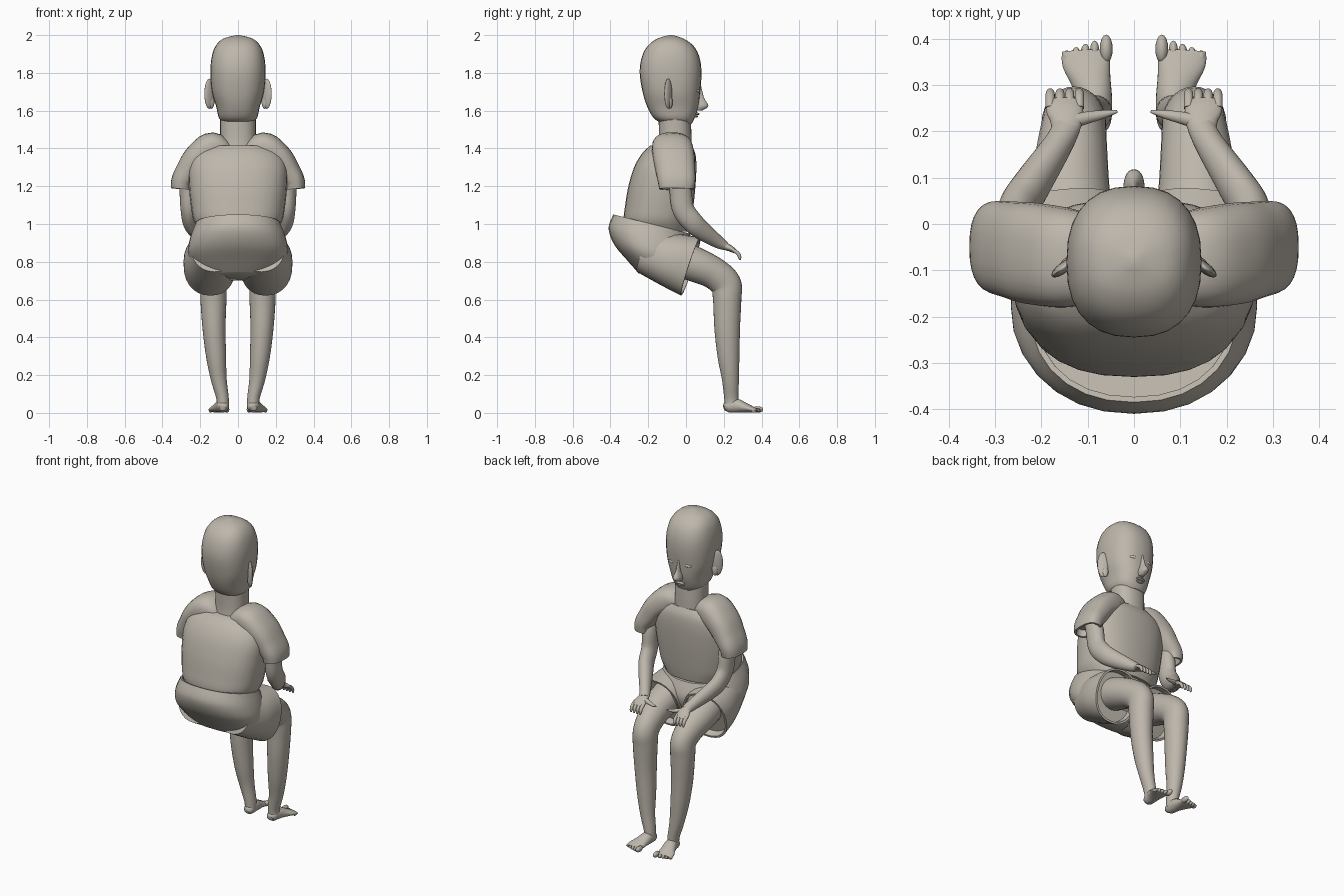
import bpy, bmesh, math
from mathutils import Vector

if "Cube" in bpy.data.objects:
    bpy.data.objects.remove(bpy.data.objects["Cube"], do_unlink=True)


def material(name, color):
    m = bpy.data.materials.new(name)
    m.use_nodes = True
    m.diffuse_color = color
    m.node_tree.nodes["Principled BSDF"].inputs["Base Color"].default_value = color
    return m


CLAY = material("warm grey clay", (0.51, 0.47, 0.41, 1))
PALE = material("pale eye", (0.72, 0.70, 0.66, 1))
SIDES = 28


def finish(name, bm, mat=CLAY):
    bmesh.ops.recalc_face_normals(bm, faces=bm.faces)
    mesh = bpy.data.meshes.new(name)
    bm.to_mesh(mesh)
    bm.free()
    mesh.materials.append(mat)
    obj = bpy.data.objects.new(name, mesh)
    bpy.context.collection.objects.link(obj)
    bpy.ops.object.select_all(action="DESELECT")
    obj.select_set(True)
    bpy.context.view_layer.objects.active = obj
    bpy.ops.object.shade_smooth_by_angle(angle=math.radians(45))
    return obj


def smooth(rows, steps=5):
    """Pass a soft curve through every row of numbers."""
    out = []
    for i in range(len(rows) - 1):
        a, b, c, d = (rows[max(0, min(len(rows) - 1, i + k))] for k in (-1, 0, 1, 2))
        for j in range(steps):
            t = j / steps
            out.append([q + t / 2 * (r - p + t * (2*p - 5*q + 4*r - s + t * (3*(q - r) + s - p)))
                        for p, q, r, s in zip(a, b, c, d)])
    return out + [list(rows[-1])]


def skin(name, rings, side=1, hollow=()):
    """Bridge the rings, cap both ends and sink the caps that are openings."""
    bm = bmesh.new()
    loops = [[bm.verts.new((p[0] * side, p[1], p[2])) for p in ring] for ring in rings]
    for a, b in zip(loops, loops[1:]):
        for k in range(SIDES):
            n = (k + 1) % SIDES
            bm.faces.new((a[k], a[n], b[n], b[k]))
    caps = [bm.faces.new(loops[0]), bm.faces.new(loops[-1])]
    bmesh.ops.recalc_face_normals(bm, faces=bm.faces)
    for k in hollow:
        bmesh.ops.inset_individual(bm, faces=[caps[k]], thickness=0.012, depth=0)
        bmesh.ops.inset_individual(bm, faces=[caps[k]], thickness=0.006, depth=-0.04)
    return finish(name, bm)


def oval(power):
    for k in range(SIDES):
        a = math.tau * k / SIDES
        yield [math.copysign(abs(v) ** (2 / power), v) for v in (math.cos(a), math.sin(a))]


def body(name, rows, power=2.3, slope=0, hollow=()):
    """Level or sloping rings given as height, back, front, half width."""
    rings = []
    for z, back, front, rx in smooth(rows):
        mid, ry = (back + front) / 2, (front - back) / 2
        rings.append([(c * rx, mid + s * ry, z - slope * s * ry) for c, s in oval(power)])
    return skin(name, rings, hollow=hollow)


def limb(name, rows, side, hint=(1, 0, 0), power=2, hollow=()):
    """Rings square to a path given as x, y, z, width radius, depth radius."""
    rows = smooth(rows)
    pts = [Vector(r[:3]) for r in rows]
    rings = []
    for i, r in enumerate(rows):
        t = (pts[min(i + 1, len(pts) - 1)] - pts[max(i - 1, 0)]).normalized()
        u = Vector(hint)
        u = (u - t * u.dot(t)).normalized()
        v = t.cross(u)
        rings.append([pts[i] + u * (c * r[3]) + v * (s * r[4]) for c, s in oval(power)])
    return skin(name, rings, side, hollow)


def blob(name, center, radii, side=1, turn=0, mat=CLAY):
    bm = bmesh.new()
    bmesh.ops.create_uvsphere(bm, u_segments=16, v_segments=10, radius=1)
    ca, sa = math.cos(turn), math.sin(turn)
    for v in bm.verts:
        x, y, z = (a * b for a, b in zip(v.co, radii))
        v.co = ((center[0] + x * ca - y * sa) * side, center[1] + x * sa + y * ca, center[2] + z)
    return finish(name, bm, mat)


# Head, face and neck
body("head", [(1.53, -.12, .03, .07), (1.56, -.17, .045, .10), (1.62, -.205, .065, .115),
              (1.70, -.23, .075, .138), (1.80, -.245, .082, .146), (1.88, -.235, .072, .14),
              (1.94, -.205, .042, .12), (1.98, -.155, -.01, .08), (2.0, -.09, -.07, .01)], 2.4)
body("neck", [(1.34, -.16, .03, .10), (1.44, -.145, .03, .095), (1.57, -.145, .025, .095)])
body("nose", [(1.74, .03, .078, .008), (1.67, .03, .095, .013),
              (1.625, .03, .118, .023), (1.6, .03, .085, .014)])
blob("upper_lip", (0, .056, 1.583), (.03, .016, .007))
blob("lower_lip", (0, .05, 1.57), (.025, .015, .007))

# Shirt trunk
body("shirt", [(.96, -.31, .02, .20), (1.02, -.33, .03, .235), (1.1, -.322, .04, .25),
               (1.2, -.305, .05, .26), (1.3, -.275, .055, .26), (1.37, -.235, .05, .23),
               (1.415, -.19, .03, .16)], 2.4)

# Shorts seat with an open sloping waist
body("shorts_seat", [(.72, -.25, -.1, .16), (.77, -.31, -.02, .23), (.84, -.38, .03, .265),
                     (.92, -.41, .05, .255), (1.0, -.385, .02, .225)],
     2.2, slope=.25, hollow=(1,))

for label, s in (("left", 1), ("right", -1)):
    blob(label + "_eye", (.055, .061, 1.705), (.024, .011, .009), s, -.2, PALE)
    blob(label + "_ear", (.152, -.094, 1.69), (.032, .012, .08), s, -.65)
    blob(label + "_ear_lobe", (.142, -.085, 1.645), (.018, .013, .035), s, -.5)

    # Rounded shoulder and short sleeve
    limb(label + "_sleeve", [(.05, -.08, 1.36, .08, .05), (.13, -.075, 1.405, .105, .08),
                             (.21, -.065, 1.355, .11, .075), (.265, -.055, 1.28, .104, .066),
                             (.295, -.05, 1.23, .10, .058), (.302, -.05, 1.185, .092, .054)],
         s, (0, 1, 0), 2.5, hollow=(1,))

    # Arm, palm, fingers and thumb
    limb(label + "_arm", [(.27, -.05, 1.28, .045, .05), (.265, -.03, 1.18, .045, .058),
                          (.262, -.015, 1.08, .042, .058), (.25, .035, 1.01, .042, .056),
                          (.22, .085, .965, .04, .05), (.165, .17, .905, .032, .034),
                          (.145, .21, .882, .03, .022)], s)
    limb(label + "_palm", [(.15, .195, .888, .028, .022), (.146, .225, .875, .036, .018),
                           (.15, .25, .862, .04, .014), (.15, .268, .85, .036, .009)], s)
    for i, finger in enumerate(("index", "middle", "ring", "little")):
        x = .118 + .021 * i
        limb(f"{label}_{finger}_finger", [(x, .25, .862, .010, .010), (x, .274, .845, .010, .010),
                                          (x, .284, .825, .009, .009), (x, .286, .81, .004, .004)], s)
    limb(label + "_thumb", [(.14, .22, .88, .016, .014), (.10, .23, .872, .013, .012),
                            (.065, .237, .866, .009, .009), (.036, .243, .866, .003, .003)],
         s, (0, 1, 0))

    # Shorts leg with an open cuff
    limb(label + "_shorts_leg", [(.125, -.22, .86, .12, .12), (.14, -.08, .81, .145, .145),
                                 (.15, .025, .775, .138, .162)], s, power=2.2, hollow=(1,))

    # Thigh, knee, shin and ankle
    limb(label + "_leg", [(.13, -.1, .84, .10, .10), (.14, .05, .785, .09, .092),
                          (.135, .15, .738, .078, .084), (.13, .21, .68, .07, .083),
                          (.13, .218, .6, .069, .075), (.127, .218, .45, .061, .068),
                          (.116, .225, .3, .053, .058), (.102, .235, .18, .042, .045),
                          (.082, .24, .08, .033, .038), (.08, .24, .03, .033, .036)], s)

    # Foot and toes
    limb(label + "_foot", [(.082, .202, .026, .018, .015), (.08, .22, .032, .03, .03),
                           (.083, .265, .038, .036, .037), (.093, .31, .028, .043, .027),
                           (.103, .35, .018, .052, .017), (.105, .374, .013, .05, .011)], s)
    blob(label + "_big_toe", (.06, .378, .018), (.014, .031, .017), s)
    for i in range(4):
        blob(f"{label}_small_toe_{i + 1}", (.085 + .02 * i, .374 - .005 * i, .013),
             (.010, .022 - .002 * i, .012), s)
